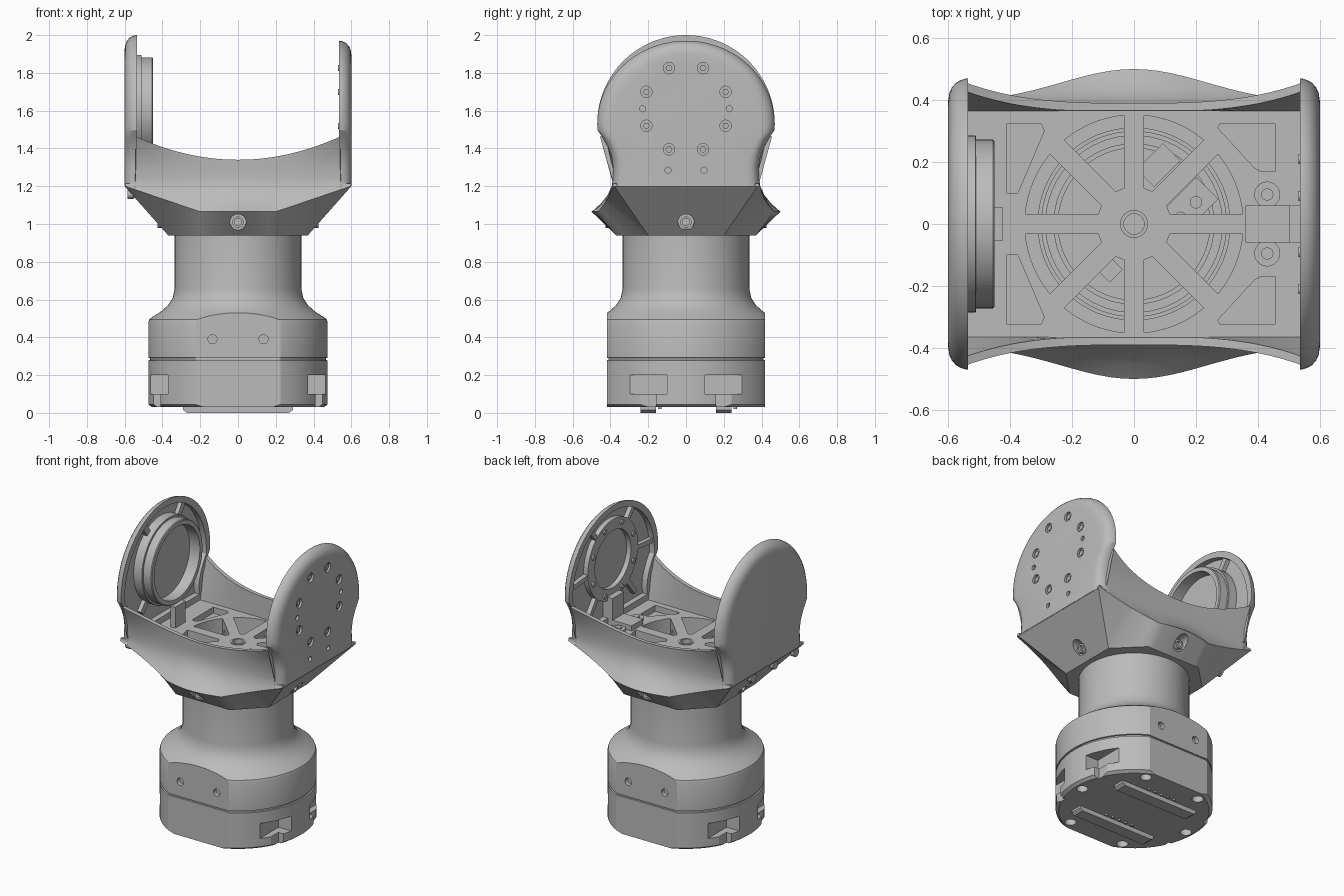
import bpy, bmesh, math
from math import sin, cos, pi, radians, asin, exp
from mathutils import Vector, Matrix

if "Cube" in bpy.data.objects:
    bpy.data.objects.remove(bpy.data.objects["Cube"], do_unlink=True)

grey = bpy.data.materials.new("plain grey")
grey.use_nodes = True
grey.diffuse_color = (0.5, 0.5, 0.5, 1)
grey.node_tree.nodes["Principled BSDF"].inputs["Base Color"].default_value = (0.5, 0.5, 0.5, 1)


def loft(name, rings, closed=False):
    """Skin a list of equal point rings, capped or joined end to start."""
    bm = bmesh.new()
    vs = [[bm.verts.new(p) for p in ring] for ring in rings]
    n = len(rings[0])
    pairs = list(zip(vs, vs[1:])) + ([(vs[-1], vs[0])] if closed else [])
    for a, b in pairs:
        for i in range(n):
            j = (i + 1) % n
            bm.faces.new((a[i], a[j], b[j], b[i]))
    if not closed:
        bm.faces.new(vs[0])
        bm.faces.new(vs[-1])
    bmesh.ops.recalc_face_normals(bm, faces=bm.faces)
    mesh = bpy.data.meshes.new(name)
    bm.to_mesh(mesh)
    bm.free()
    mesh.materials.append(grey)
    ob = bpy.data.objects.new(name, mesh)
    bpy.context.collection.objects.link(ob)
    return ob


def turned(name, profile, centre=(0, 0, 0), axis="z", n=64, closed=False):
    """Revolve (position along axis, radius) pairs round an axis."""
    def place(t, r, a):
        u, v = r * cos(a), r * sin(a)
        p = {"x": (t, u, v), "y": (u, t, v), "z": (u, v, t)}[axis]
        return Vector(centre) + Vector(p)
    return loft(name, [[place(t, r, 2 * pi * i / n) for i in range(n)]
                       for t, r in profile], closed)


def rod(name, r, t0, t1, centre=(0, 0, 0), axis="z", n=24):
    return turned(name, [(t0, r), (t1, r)], centre, axis, n)


def prism(name, pts, z0, z1):
    return loft(name, [[(x, y, z) for x, y in pts] for z in (z0, z1)])


def box(name, x0, x1, y0, y1, z0, z1):
    return prism(name, [(x0, y0), (x1, y0), (x1, y1), (x0, y1)], z0, z1)


def cut(ob, cutters):
    """Subtract each cutter in turn, then discard it."""
    bpy.context.view_layer.objects.active = ob
    for c in cutters:
        c.hide_render = True
        m = ob.modifiers.new("cut", "BOOLEAN")
        m.operation, m.solver, m.object = "DIFFERENCE", "EXACT", c
        bpy.ops.object.modifier_apply(modifier=m.name)
        bpy.data.objects.remove(c, do_unlink=True)


# Base and neck: one turned body with flats, slots and screw holes
base = turned("base_and_neck", [
    (.03, .455), (.045, .475), (.278, .475), (.28, .466), (.29, .466), (.292, .475),
    (.48, .475), (.495, .47), (.51, .45), (.535, .41), (.57, .37), (.61, .345),
    (.66, .335), (.95, .335)], n=96)
cutters = []
for s in (-1, 1):
    cutters += [box("flat", -.6, .6, *sorted((s * .418, s * .6)), 0, .7),
                box("seam", -.6, .6, *sorted((s * .41, s * .6)), .28, .29)]
    for t in (-1, 1):
        cutters += [
            box("slot", *sorted((s * .37, s * .6)), *sorted((t * .1, t * .3)), .1, .2),
            box("stem", *sorted((s * .41, s * .6)), *sorted((t * .16, t * .24)), 0, .11),
            rod("hole", .024, *sorted((s * .39, s * .5)), (t * .135, 0, .39), "y")]
cutters += [rod("foot_hole", .035, 0, .08, (.41 * cos(k * pi / 3), .41 * sin(k * pi / 3), 0))
            for k in range(6)]
cut(base, cutters)
for s in (-1, 1):
    loft("foot_rail", [[(x, s * .2 - .04, z), (x, s * .2 + .04, z), (x, s * .2 + .04, .035),
                        (x, s * .2 - .04, .035)] for x, z in ((-.29, .015), (-.27, 0), (.27, 0), (.29, .015))])
    for k in range(5):
        rod("contact_pin", .009, .02, .04, (.05 * (k - 2), s * .2 + .06, 0), n=12)


# Saddle: U-shaped sections swept along x
def saddle_section(x):
    a = abs(x)
    zb = .94 + max(0, a - .37) * 1.13
    yb = .37 if a < .2 else .37 - (a - .2) if a < .37 else .2 + (a - .37) * .78
    zr = max(1.065 + max(0, a - .2) * .34, zb + .001)
    yr = .39 + .11 * exp(-(a / .33) ** 2)
    outer_top, zt = .39 + .065 * (a / .54) ** 3, 1.34 + .12 * (a / .535) ** 2
    if a > .541:
        outer_top, zt = .385, 1.215
    mid = min(1.24, zt - .01)
    half = [(yb, zb), (yr, zr)]
    for k in (1, 2, 3, 4):
        f = k / 4
        half.append((.387 + (yr - .387) * (1 - f) ** 2, zr + (mid - zr) * f))
    for f in (.33, .66, 1):
        half.append((.387 + (outer_top - .387) * f * f, mid + (zt - mid) * f))
    half += [(max(.366, outer_top - .028), zt), (.365, 1.2)]
    return [(x, y, z) for y, z in half] + [(x, -y, z) for y, z in reversed(half)]


steps = [.04 * k for k in range(1, 14)] + [.2001, .37, .54, .545, .598]
steps = sorted(set(steps) - {.2})
xs = [-x for x in reversed(steps)] + [0] + steps
saddle = loft("saddle", [saddle_section(x) for x in xs])

# Floor windows between eight spokes, corner pockets, hub hole and side holes
cutters = [rod("void", .31, 1.0, 1.15, n=64)]
for k in range(8):
    a0, a1 = k * pi / 4, (k + 1) * pi / 4
    inner, outer = asin(.033 / .12), asin(.033 / .352)
    pts = [(.12 * cos(a), .12 * sin(a)) for a in (a1 - inner, a0 + inner)]
    for i in range(9):
        a = a0 + outer + (a1 - a0 - 2 * outer) * i / 8
        pts.append((.352 * cos(a), .352 * sin(a)))
    cutters.append(prism("window", pts, 1.06, 1.3))
for s in (-1, 1):
    for pts in ([(-.41, .1), (-.375, .1), (-.29, .3), (-.3, .325), (-.41, .325)],
                [(.27, .31), (.39, .18), (.41, .17), (.455, .17), (.455, .325), (.28, .325)]):
        cutters.append(prism("pocket", [(x, s * y) for x, y in pts], 1.16, 1.3))
    for ax in "xy":
        cutters.append(rod("side_hole", .042, *sorted((s * .4, s * .6)), (0, 0, 1.01), ax))
cutters.append(rod("hub_hole", .035, 1.1, 1.3))
cut(saddle, cutters)
for s in (-1, 1):
    for ax in "xy":
        turned("side_screw", [(s * .39, .03), (s * .425, .03), (s * .425, .018), (s * .405, .018)],
               (0, 0, 1.01), ax, 24)
turned("hub_collar", [(1.12, .045), (1.205, .045), (1.205, .033), (1.12, .033)], n=32, closed=True)
for r in (.3, .26):
    turned("inner_ring", [(.99, r), (1.05, r), (1.05, r - .015), (.99, r - .015)], closed=True)

# Small connectors inside the neck
for name, x, y, w, d, h in (("plug_block", .18, .06, .08, .05, .08),
                            ("socket_block", .08, .19, .06, .04, .07),
                            ("small_block", -.075, -.15, .03, .025, .04)):
    ob = box(name, -w, w, -d, d, .99, 1.0 + h)
    ob.matrix_world = Matrix.Translation((x, y, 0)) @ Matrix.Rotation(pi / 4, 4, "Z")
for x, y in ((.15, .02), (.2, .07)):
    rod("connector_screw", .02, 1.0, 1.09, (x, y, 0), n=16)
rod("cross_screw", .02, .99, 1.07, (.24, 0, 0), n=16)


# Upright end plates: rounded outline with a filleted outer edge
def outline(x, top, d, floor=1.2):
    half = [(.39, 1.2), (.385, 1.3), (.395, 1.36), (.415, 1.41), (.44, 1.455)]
    arc = [radians(-4 + 188 * i / 48) for i in range(49)]
    pts = half + [(.47 * cos(a), 1.53 + (top if sin(a) > 0 else .47) * sin(a)) for a in arc]
    pts += [(-y, z) for y, z in reversed(half)]
    return [(x, y * (1 - d / .47), max(floor, 1.2 + (z - 1.2) * (1 - d / .8))) for y, z in pts]


def end_plate(name, s, top):
    edge = [(.535, 0), (.545, .001), (.56, .006), (.575, .015), (.588, .03), (.596, .048), (.6, .075)]
    ob = loft(name, [outline(s * x, top, d) for x, d in edge])
    cut(ob, [loft("recess", [outline(s * x, top, .04, 1.24) for x in (.5, .572)])])
    return ob


left_plate = end_plate("left_plate", 1, .44)
end_plate("right_plate", -1, .47)

# Bolt pattern on the left plate
spots = [(s * y, z) for s in (-1, 1) for y, z in ((.09, 1.825), (.21, 1.7), (.21, 1.52), (.09, 1.395))]
small = [(s * y, z) for s in (-1, 1) for y, z in ((.23, 1.61), (.095, 1.285))]
cut(left_plate, [rod("bolt_seat", .03, .586, .65, (0, y, z), "x") for y, z in spots] +
    [rod("pin_hole", .016, .583, .65, (0, y, z), "x", 16) for y, z in small])
for y, z in spots:
    rod("bolt_head", .018, .575, .594, (0, y, z), "x", 6)
    rod("bolt_end", .016, .53, .56, (0, y, z), "x", 12)

# Idler ring and ribs inside the left plate
turned("idler_ring", [(.54, .265), (.578, .265), (.578, .19), (.54, .19)], (0, 0, 1.61), "x", closed=True)
for name, a, reach in (("upper_rib", 50, .36), ("level_rib", -5, .42), ("lower_rib", -52, .4)):
    for s in (-1, 1):
        rib = box(name, .542, .578, .255, reach, -.015, .015)
        turn = radians(a) if s > 0 else pi - radians(a)
        rib.matrix_world = Matrix.Translation((0, 0, 1.61)) @ Matrix.Rotation(turn, 4, "X")

# Cable guide with screw tabs on the floor
box("cable_guide", .36, .5, -.06, .06, 1.19, 1.235)
box("cable_post", .5, .575, -.06, .06, 1.19, 1.38)
for s in (-1, 1):
    rod("guide_tab", .042, 1.19, 1.215, (.43, s * .095, 0))
    rod("guide_screw", .02, 1.2, 1.225, (.43, s * .095, 0), n=12)

# Drive housing on the right plate
turned("drive_housing", [(-.58, .285), (-.512, .285), (-.51, .283), (-.51, .272), (-.455, .272),
                         (-.45, .267), (-.45, .24), (-.525, .24)], (0, 0, 1.61), "x")
for name, a in (("housing_upper_rib", 55), ("housing_lower_rib", -50)):
    for s in (-1, 1):
        rib = box(name, -.577, -.545, .27, .36, -.02, .02)
        turn = radians(a) if s > 0 else pi - radians(a)
        rib.matrix_world = Matrix.Translation((0, 0, 1.61)) @ Matrix.Rotation(turn, 4, "X")
box("housing_plug", -.46, -.425, -.055, .055, 1.19, 1.34)

# Screws under the right plate
for y in (.12, -.11, -.33):
    turned("edge_screw", [(-.585, .028), (-.555, .028), (-.54, .015)], (0, y, 1.16), "x", 20)

# Smooth shading with sharp edges kept
bpy.ops.object.select_all(action="DESELECT")
for ob in bpy.context.scene.objects:
    if ob.type == "MESH" and ob.data.materials and ob.data.materials[0] == grey:
        ob.select_set(True)
        bpy.context.view_layer.objects.active = ob
bpy.ops.object.shade_smooth_by_angle(angle=radians(28))
